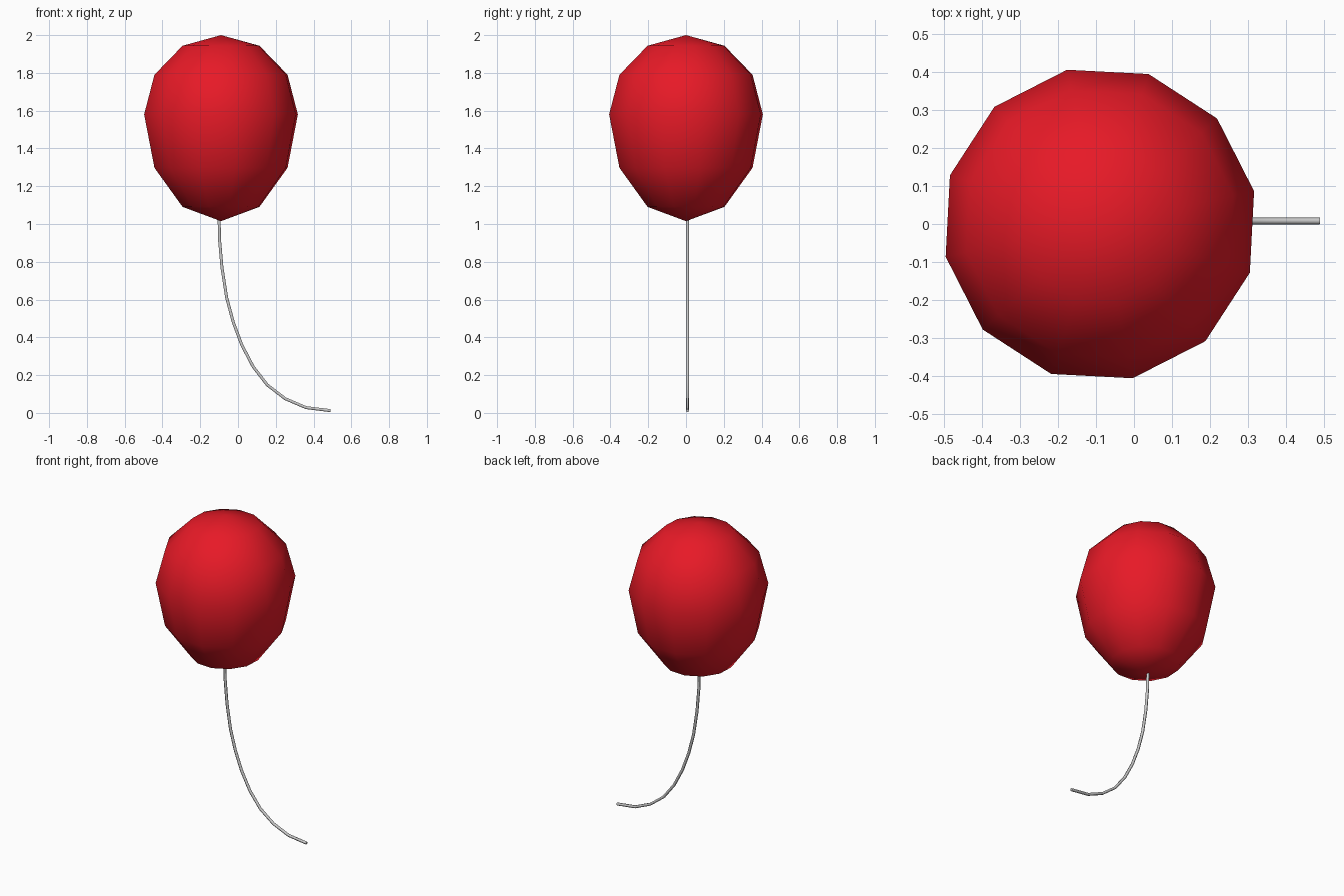
import bpy
import math

if "Cube" in bpy.data.objects:
    bpy.data.objects.remove(bpy.data.objects["Cube"])

# Balloon: low-poly sphere, stretched downward into an egg shape
bpy.ops.mesh.primitive_uv_sphere_add(segments=12, ring_count=6, radius=1)
balloon = bpy.context.object
balloon.name = "balloon"
RADIUS, TOP, BOTTOM = 0.416, 0.42, 0.565
for v in balloon.data.vertices:
    v.co.x *= RADIUS
    v.co.y *= RADIUS
    v.co.z *= TOP if v.co.z > 0 else BOTTOM
balloon.location = (-0.09, 0, 1.58)
balloon.rotation_euler.z = math.radians(12)
bpy.ops.object.shade_smooth()

red = bpy.data.materials.new("balloon_red")
red.diffuse_color = (0.8, 0.01, 0.02, 1)
red.use_nodes = True
red.node_tree.nodes["Principled BSDF"].inputs["Base Color"].default_value = red.diffuse_color
balloon.data.materials.append(red)

# String: thin tube hanging from the balloon and curling onto the ground
path = [(-0.10, 1.03), (-0.098, 0.92), (-0.085, 0.77), (-0.06, 0.61),
        (-0.025, 0.48), (0.02, 0.36), (0.08, 0.245), (0.155, 0.148),
        (0.25, 0.075), (0.36, 0.028), (0.49, 0.012)]
curve = bpy.data.curves.new("string", "CURVE")
curve.dimensions = "3D"
curve.bevel_depth = 0.009
curve.bevel_resolution = 1
curve.use_fill_caps = True
spline = curve.splines.new("POLY")
spline.points.add(len(path) - 1)
for point, (x, z) in zip(spline.points, path):
    point.co = (x, 0.008, z, 1)
string = bpy.data.objects.new("string", curve)
bpy.context.collection.objects.link(string)
